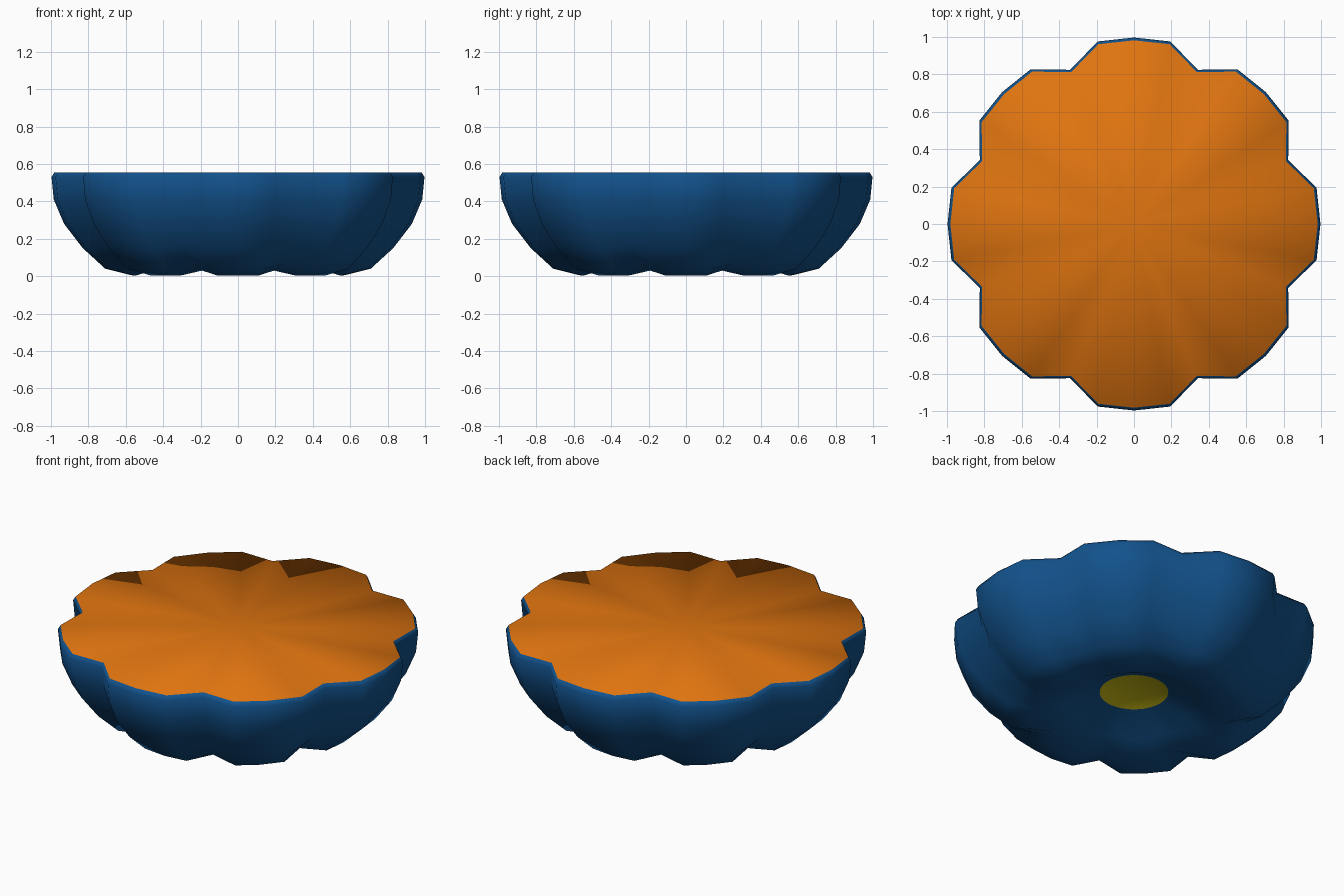
import bpy, bmesh, math

if "Cube" in bpy.data.objects:
    bpy.data.objects.remove(bpy.data.objects["Cube"])

def material(name, rgb):
    m = bpy.data.materials.new(name)
    m.diffuse_color = (*rgb, 1)
    m.use_nodes = True
    m.node_tree.nodes["Principled BSDF"].inputs["Base Color"].default_value = m.diffuse_color
    return m

SEG = 32                                  # eight lobes, four segments each
LOBE = [1.0, 0.998, 0.895, 0.998]         # radius factor around one lobe

# (radius, height, lobe strength, valley lift) from rim down and into the base hollow
PROFILE = [(0.982, 0.555, 1, 0), (0.997, 0.53, 1, 0), (0.985, 0.41, 1, 0),
           (0.93, 0.28, 1, 0), (0.83, 0.15, 1, 0.01), (0.71, 0.04, 1, 0.025),
           (0.56, 0.003, 1, 0.027), (0.37, 0.06, 0.6, 0.015), (0.19, 0.15, 0, 0)]

bm = bmesh.new()
rings = []
for r, z, strength, lift in PROFILE:
    ring = []
    for i in range(SEG):
        a = 2 * math.pi * i / SEG
        k = 1 + (LOBE[i % 4] - 1) * strength
        dz = lift if i % 4 == 2 else 0
        ring.append(bm.verts.new((r * k * math.cos(a), r * k * math.sin(a), z + dz)))
    rings.append(ring)

# ribbed outer shell
for up, low in zip(rings, rings[1:]):
    for i in range(SEG):
        j = (i + 1) % SEG
        bm.faces.new((up[i], low[i], low[j], up[j])).material_index = 0

# cut top and base spot as fans
def fan(ring, z, index, flip):
    c = bm.verts.new((0, 0, z))
    for i in range(SEG):
        a, b = ring[i], ring[(i + 1) % SEG]
        f = bm.faces.new((c, b, a) if flip else (c, a, b))
        f.material_index = index

fan(rings[0], 0.555, 1, False)
fan(rings[-1], 0.17, 2, True)

for f in bm.faces:
    f.smooth = True
mesh = bpy.data.meshes.new("lobed_bowl")
bm.to_mesh(mesh)
bm.free()
for m in (material("blue shell", (0.006, 0.084, 0.262)),
          material("orange top", (0.74, 0.175, 0.005)),
          material("yellow base spot", (0.62, 0.52, 0.008))):
    mesh.materials.append(m)
bpy.context.collection.objects.link(bpy.data.objects.new("lobed_bowl", mesh))
